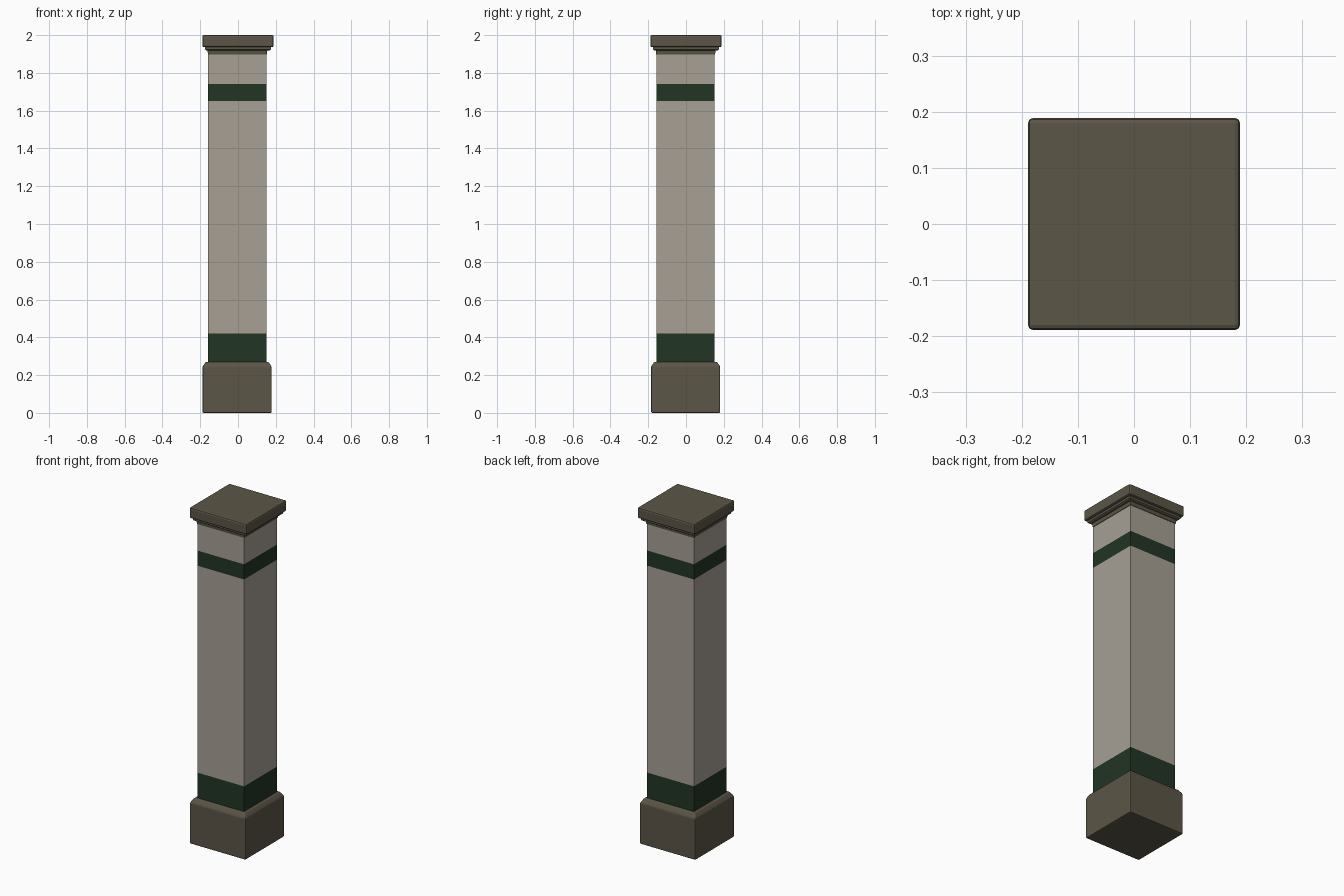
import bpy, bmesh

if "Cube" in bpy.data.objects:
    bpy.data.objects.remove(bpy.data.objects["Cube"])


def material(name, rgb):
    m = bpy.data.materials.new(name)
    m.diffuse_color = (*rgb, 1)
    m.use_nodes = True
    m.node_tree.nodes["Principled BSDF"].inputs["Base Color"].default_value = m.diffuse_color
    return m


plaster = material("pale plaster", (0.385, 0.35, 0.30))
stone = material("brown stone", (0.105, 0.092, 0.062))
green = material("dark green paint", (0.015, 0.036, 0.018))


def square_loft(name, profile, mats, centre=(0, 0), bevel=0.0, rule=None):
    """Stack square rings given as (half width, height) and cap both ends."""
    bm = bmesh.new()
    rings = []
    for h, z in profile:
        rings.append([bm.verts.new((centre[0] + sx * h, centre[1] + sy * h, z))
                      for sx, sy in ((-1, -1), (1, -1), (1, 1), (-1, 1))])
    bm.faces.new(rings[0][::-1])
    bm.faces.new(rings[-1])
    for a, b in zip(rings, rings[1:]):
        for i in range(4):
            j = (i + 1) % 4
            bm.faces.new((a[i], a[j], b[j], b[i]))
    if rule:
        for f in bm.faces:
            f.material_index = rule(f.calc_center_median().z)
    me = bpy.data.meshes.new(name)
    bm.to_mesh(me)
    bm.free()
    ob = bpy.data.objects.new(name, me)
    bpy.context.collection.objects.link(ob)
    for m in mats:
        me.materials.append(m)
    if bevel:
        mod = ob.modifiers.new("soft edges", 'BEVEL')
        mod.width = bevel
        mod.segments = 2
        mod.limit_method = 'ANGLE'
    return ob


# Plinth with a sloped shoulder
square_loft("plinth", [(0.183, 0), (0.183, 0.245), (0.166, 0.27)],
            [stone], centre=(-0.005, -0.002), bevel=0.006)


# Shaft with two painted bands
def band(z):
    return 1 if 0.26 < z < 0.42 or 1.65 < z < 1.74 else 0


square_loft("shaft", [(0.154, z) for z in (0.262, 0.42, 1.65, 1.74, 1.91)],
            [plaster, green], centre=(-0.004, -0.003), rule=band)

# Capital: small necking, ledge and top slab
square_loft("necking", [(0.156, 1.898), (0.159, 1.925)],
            [stone], centre=(-0.003, -0.002))
square_loft("ledge", [(0.168, 1.919), (0.174, 1.923), (0.174, 1.945)],
            [stone])
square_loft("top_slab", [(0.189, 1.936), (0.189, 2.0)], [stone], bevel=0.009)
